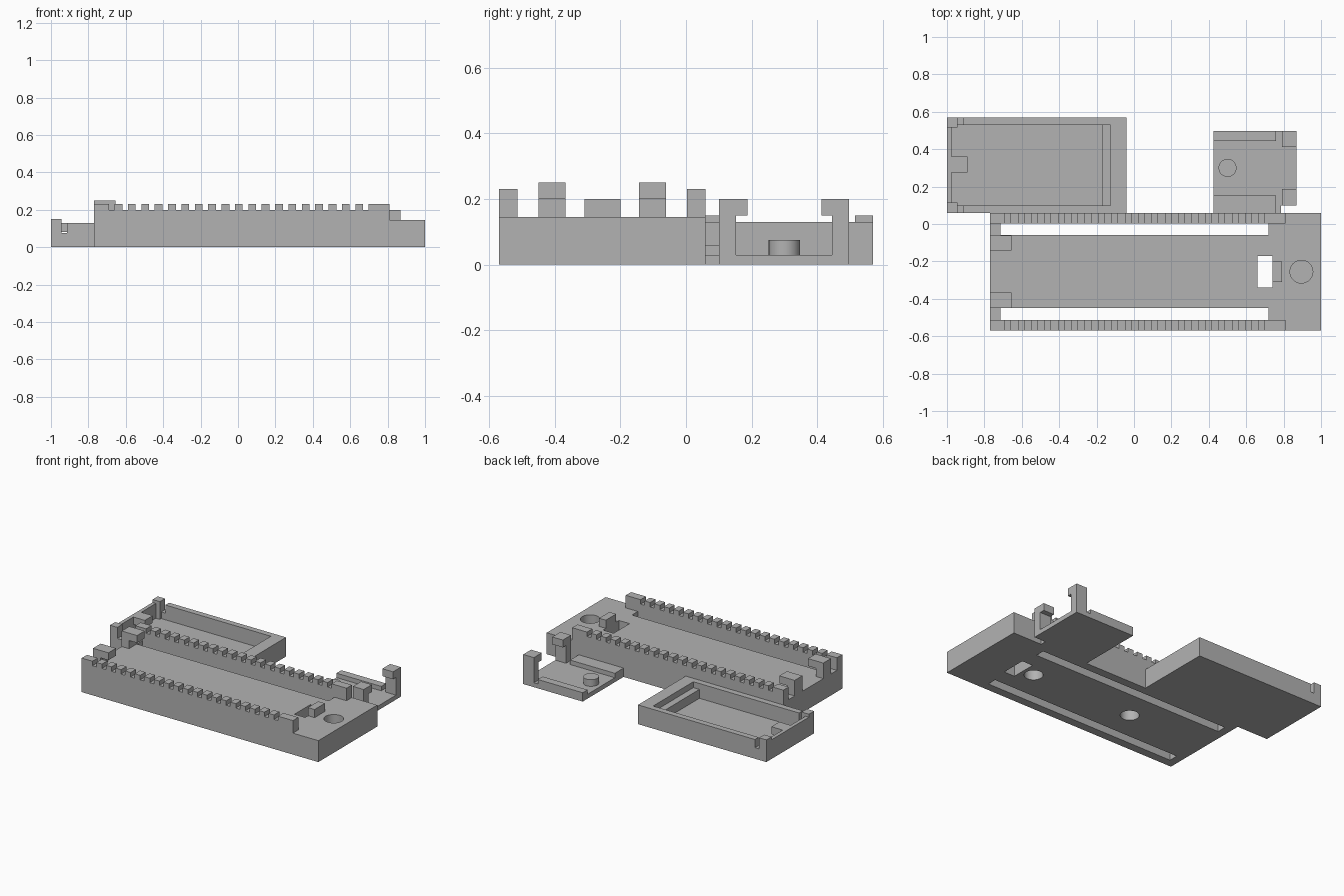
import bpy, bmesh
from mathutils import Matrix

old = bpy.data.objects.get("Cube")
if old:
    bpy.data.objects.remove(old, do_unlink=True)

grey = bpy.data.materials.new("plain grey")
grey.use_nodes = True
colour = (0.45, 0.45, 0.45, 1)
grey.diffuse_color = colour
grey.node_tree.nodes["Principled BSDF"].inputs["Base Color"].default_value = colour


def finish(name, bm):
    bmesh.ops.recalc_face_normals(bm, faces=bm.faces)
    mesh = bpy.data.meshes.new(name)
    bm.to_mesh(mesh)
    bm.free()
    mesh.materials.append(grey)
    obj = bpy.data.objects.new(name, mesh)
    bpy.context.collection.objects.link(obj)
    return obj


def box(name, x, y, z):
    bm = bmesh.new()
    bmesh.ops.create_cube(bm, size=1)
    for v in bm.verts:
        v.co = [r[0] if c < 0 else r[1] for c, r in zip(v.co, (x, y, z))]
    return finish(name, bm)


def disc(name, x, y, r, z):
    bm = bmesh.new()
    bmesh.ops.create_cone(bm, cap_ends=True, segments=48, radius1=r, radius2=r,
                          depth=z[1] - z[0],
                          matrix=Matrix.Translation((x, y, sum(z) / 2)))
    return finish(name, bm)


def prism(name, points, axis, lo, hi):
    """Extrude a (horizontal, height) outline along x or y."""
    bm = bmesh.new()
    place = (lambda a, z: (a, lo, z)) if axis == "y" else (lambda a, z: (lo, a, z))
    face = bm.faces.new([bm.verts.new(place(*p)) for p in points])
    out = bmesh.ops.extrude_face_region(bm, geom=[face])
    move = (0, hi - lo, 0) if axis == "y" else (hi - lo, 0, 0)
    bmesh.ops.translate(bm, vec=move,
                        verts=[v for v in out["geom"] if isinstance(v, bmesh.types.BMVert)])
    return finish(name, bm)


def cut(target, cutters):
    for c in cutters:
        mod = target.modifiers.new("cut", "BOOLEAN")
        mod.operation, mod.solver, mod.object = "DIFFERENCE", "EXACT", c
        c.hide_render = True
    bpy.context.view_layer.update()
    graph = bpy.context.evaluated_depsgraph_get()
    mesh = bpy.data.meshes.new_from_object(target.evaluated_get(graph))
    target.modifiers.clear()
    target.data = mesh
    for c in cutters:
        bpy.data.objects.remove(c, do_unlink=True)


def smooth(obj):
    bpy.ops.object.select_all(action="DESELECT")
    obj.select_set(True)
    bpy.context.view_layer.objects.active = obj
    bpy.ops.object.shade_smooth_by_angle()


# Main tray: slotted bed with a window and round pockets
MID = -0.255
DECK = 0.145
through = (-0.1, 0.3)
tray = box("tray_bed", (-0.77, 1.0), (-0.57, 0.06), (0, DECK))
cut(tray, [
    box("slot_cutter", (-0.715, 0.72), (-0.06, 0.003), through),
    box("slot_cutter", (-0.715, 0.72), (-0.513, -0.45), through),
    box("window_cutter", (0.66, 0.74), (-0.34, -0.17), through),
    disc("top_pocket_cutter", 0.895, MID, 0.061, (0.045, 0.3)),
    disc("under_pocket_cutter", 0.58, MID, 0.058, (-0.1, 0.1)),
    disc("under_pocket_cutter", -0.18, MID, 0.058, (-0.1, 0.1)),
])
smooth(tray)
box("tray_stop", (0.74, 0.79), (MID - 0.055, MID + 0.055), (DECK, 0.2))

# Notched side rails and end hooks, mirrored about the tray centre line
rail = [(-0.77, DECK), (-0.77, 0.23)]
for i in range(20):
    a = -0.69 + i * 0.0715
    rail += [(a, 0.23), (a, 0.2), (a + 0.03, 0.2), (a + 0.03, 0.23)]
rail += [(0.81, 0.23), (0.81, DECK)]
hook = [(-0.77, DECK), (-0.77, 0.25), (-0.655, 0.25), (-0.655, 0.2),
        (-0.715, 0.2), (-0.715, DECK)]
for side, label in ((-1, "front"), (1, "back")):
    prism(label + "_notched_rail", rail, "y", MID + side * 0.258, MID + side * 0.315)
    prism(label + "_tray_hook", hook, "y", MID + side * 0.112, MID + side * 0.194)

# Shallow cover box with a ledge, split corners and an inward tab
cover = box("cover_box", (-1.0, -0.04), (0.06, 0.57), (0, 0.13))
cut(cover, [
    box("cavity_cutter", (-0.975, -0.17), (0.1, 0.53), (0.03, 0.3)),
    box("ledge_cutter", (-0.2, -0.125), (0.1, 0.53), (0.09, 0.3)),
    box("split_cutter", (-0.945, -0.915), (0.0, 0.6), (0.075, 0.3)),
])
box("cover_tab", (-0.976, -0.89), (0.275, 0.36), (0.08, 0.13))
for y, label in (((0.06, 0.115), "front"), ((0.515, 0.57), "back")):
    box(label + "_cover_post", (-1.0, -0.945), y, (0.03, 0.15))

# Small clip plate with ridges, peg and two hooked posts
box("clip_plate", (0.425, 0.785), (0.06, 0.497), (0, 0.03))
box("clip_plate_end", (0.785, 0.87), (0.1, 0.497), (0, 0.03))
box("front_ridge", (0.425, 0.76), (0.06, 0.153), (0.03, 0.06))
box("back_ridge", (0.425, 0.76), (0.445, 0.497), (0.03, 0.06))
smooth(disc("clip_peg", 0.5, 0.3, 0.048, (0.03, 0.075)))
for outer, inner, lip, label in ((0.1, 0.153, 0.187, "front"), (0.497, 0.445, 0.413, "back")):
    prism(label + "_clip_hook",
          [(outer, 0.03), (outer, 0.2), (lip, 0.2), (lip, 0.15), (inner, 0.15), (inner, 0.03)],
          "x", 0.79, 0.87)
